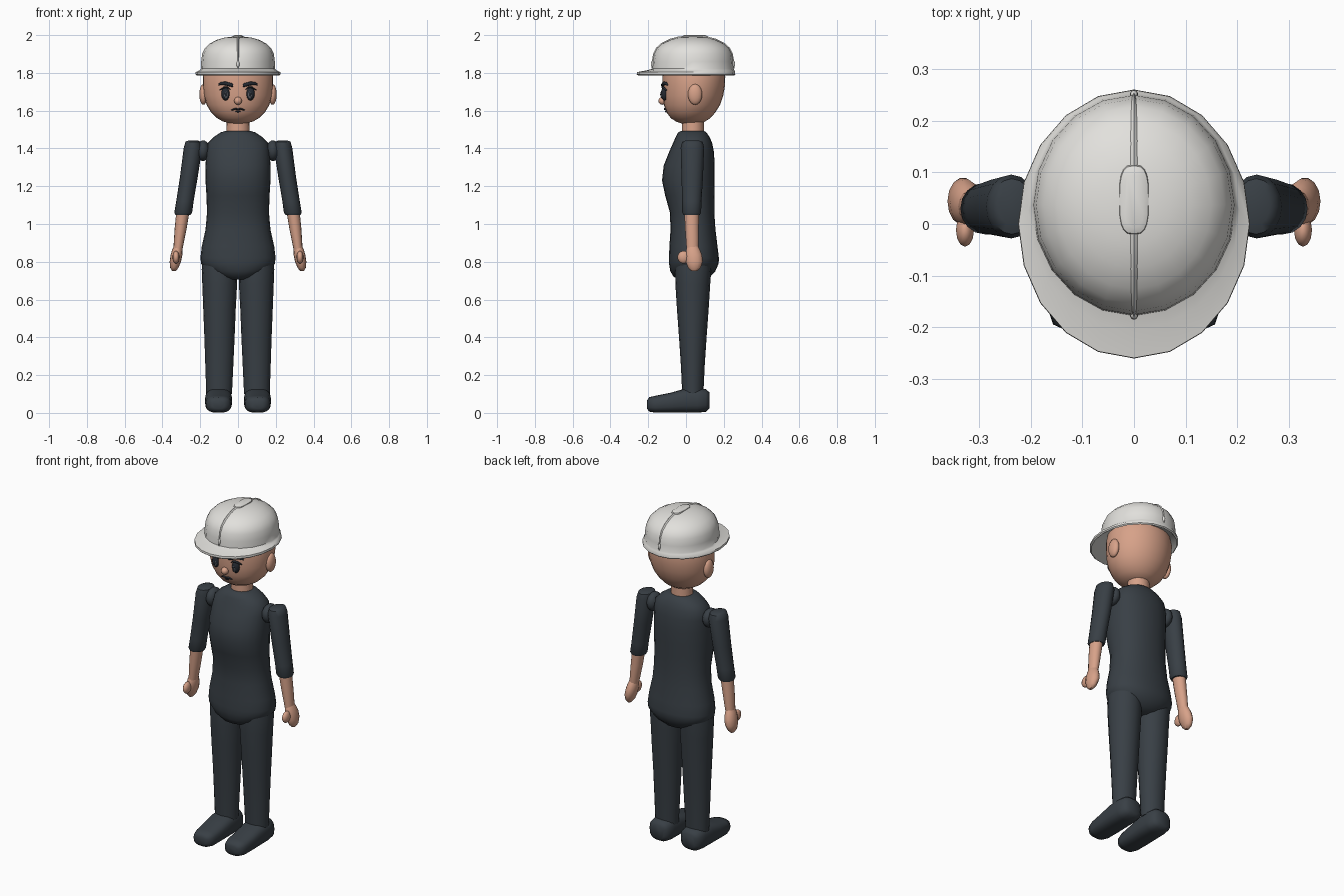
import bpy, bmesh, math
from mathutils import Matrix, Vector


def material(name, rgb):
    m = bpy.data.materials.new(name)
    m.diffuse_color = (*rgb, 1)
    return m


CLOTH = material("dark slate cloth", (0.040, 0.050, 0.060))
SKIN = material("skin", (0.68, 0.36, 0.25))
WHITE = material("helmet off white", (0.76, 0.75, 0.72))
BLACK = material("face black", (0.018, 0.022, 0.030))
GREY = material("eye grey", (0.12, 0.13, 0.15))


def finish(name, bm, mat, mirror=False, angle=50):
    bmesh.ops.recalc_face_normals(bm, faces=bm.faces)
    me = bpy.data.meshes.new(name)
    bm.to_mesh(me)
    bm.free()
    me.materials.append(mat)
    ob = bpy.data.objects.new(name, me)
    bpy.context.collection.objects.link(ob)
    bpy.ops.object.select_all(action='DESELECT')
    bpy.context.view_layer.objects.active = ob
    ob.select_set(True)
    bpy.ops.object.shade_smooth_by_angle(angle=math.radians(angle))
    if mirror:
        ob.modifiers.new("mirror", 'MIRROR').use_mirror_merge = False
    return ob


def loft(name, rings, mat, axis='z', n=20, p=2.0, mirror=False, angle=50):
    """Skin over superellipse rings (t, a, b, ra, rb) placed along an axis."""
    bm = bmesh.new()
    loops = []
    for t, a, b, ra, rb in rings:
        loop = []
        for i in range(n):
            c, s = math.cos(2 * math.pi * i / n), math.sin(2 * math.pi * i / n)
            u = a + ra * math.copysign(abs(c) ** (2 / p), c)
            v = b + rb * math.copysign(abs(s) ** (2 / p), s)
            co = {'z': (u, v, t), 'y': (u, t, v), 'x': (t, u, v)}[axis]
            loop.append(bm.verts.new(co))
        loops.append(loop)
    for l0, l1 in zip(loops, loops[1:]):
        for i in range(n):
            j = (i + 1) % n
            bm.faces.new((l0[i], l0[j], l1[j], l1[i]))
    bm.faces.new(loops[0])
    bm.faces.new(loops[-1])
    return finish(name, bm, mat, mirror, angle)


def spans(rows):
    """Turn (z, half width, y front, y back) into centred rings."""
    return [(z, 0, (f + k) / 2, w, (k - f) / 2) for z, w, f, k in rows]


def ball(name, centre, radii, mat, mirror=False, n=16, tilt=0):
    bm = bmesh.new()
    bmesh.ops.create_uvsphere(
        bm, u_segments=n, v_segments=max(6, n * 5 // 8), radius=1,
        matrix=Matrix.Translation(centre) @ Matrix.Rotation(tilt, 4, 'Y')
        @ Matrix.Diagonal((*radii, 1)))
    return finish(name, bm, mat, mirror)


# Shirt body, rounded under the hem
loft("torso", spans([
    (0.705, 0.05, -0.03, 0.09), (0.72, 0.10, -0.065, 0.125),
    (0.75, 0.16, -0.083, 0.155), (0.79, 0.195, -0.09, 0.173),
    (0.82, 0.199, -0.09, 0.174), (0.88, 0.192, -0.088, 0.167),
    (0.97, 0.172, -0.082, 0.156), (1.06, 0.164, -0.085, 0.150),
    (1.15, 0.167, -0.110, 0.150), (1.23, 0.172, -0.127, 0.152),
    (1.31, 0.172, -0.118, 0.152), (1.38, 0.168, -0.090, 0.148),
    (1.43, 0.160, -0.068, 0.138), (1.46, 0.130, -0.055, 0.125),
    (1.485, 0.092, -0.042, 0.108), (1.493, 0.065, -0.025, 0.095)]),
    CLOTH, n=24, p=2.2)

# Trouser legs
loft("leg", [
    (0.82, 0.100, 0.040, 0.085, 0.095), (0.76, 0.098, 0.038, 0.094, 0.096),
    (0.68, 0.097, 0.036, 0.092, 0.092), (0.55, 0.098, 0.036, 0.086, 0.084),
    (0.40, 0.098, 0.036, 0.080, 0.073), (0.25, 0.099, 0.036, 0.074, 0.063),
    (0.10, 0.100, 0.036, 0.068, 0.056)], CLOTH, n=16, mirror=True)

# Shoes, from toe to heel
loft("shoe", [
    (-0.206, 0.103, 0.044, 0.030, 0.022), (-0.195, 0.103, 0.045, 0.054, 0.038),
    (-0.160, 0.103, 0.046, 0.066, 0.045), (-0.080, 0.103, 0.054, 0.070, 0.053),
    (-0.010, 0.103, 0.064, 0.072, 0.063), (0.060, 0.103, 0.066, 0.071, 0.065),
    (0.105, 0.103, 0.066, 0.064, 0.060), (0.125, 0.103, 0.066, 0.042, 0.042)],
    CLOTH, axis='y', n=20, p=2.8, mirror=True)

# Arms: shoulder joint, sleeve, forearm, hand and thumb
ball("shoulder", (0.185, 0.035, 1.388), (0.036, 0.055, 0.055), CLOTH, True)
loft("sleeve", [
    (1.442, 0.238, 0.034, 0.025, 0.035), (1.435, 0.237, 0.034, 0.041, 0.054),
    (1.405, 0.238, 0.034, 0.049, 0.062), (1.25, 0.260, 0.033, 0.047, 0.057),
    (1.12, 0.281, 0.031, 0.046, 0.051), (1.06, 0.290, 0.030, 0.047, 0.050),
    (1.048, 0.291, 0.030, 0.040, 0.043)], CLOTH, n=16, mirror=True)
loft("forearm", [
    (1.07, 0.291, 0.030, 0.035, 0.040), (0.98, 0.303, 0.031, 0.032, 0.037),
    (0.92, 0.311, 0.033, 0.028, 0.035), (0.865, 0.318, 0.034, 0.024, 0.032)],
    SKIN, n=14, mirror=True)
loft("hand", [
    (0.885, 0.318, 0.035, 0.020, 0.028), (0.865, 0.321, 0.037, 0.027, 0.037),
    (0.835, 0.326, 0.041, 0.031, 0.045), (0.80, 0.332, 0.044, 0.030, 0.046),
    (0.768, 0.337, 0.044, 0.022, 0.034), (0.750, 0.339, 0.044, 0.009, 0.015)],
    SKIN, n=14, mirror=True)
ball("thumb", (0.328, -0.012, 0.824), (0.018, 0.033, 0.034), SKIN, True, n=12)

# Neck and head
loft("neck", [(1.46, 0, 0.037, 0.062, 0.059), (1.60, 0, 0.037, 0.060, 0.057)],
     SKIN, n=18)
loft("head", spans([
    (1.533, 0.040, -0.025, 0.070), (1.542, 0.078, -0.052, 0.100),
    (1.560, 0.110, -0.080, 0.128), (1.590, 0.142, -0.102, 0.155),
    (1.630, 0.166, -0.117, 0.180), (1.680, 0.181, -0.124, 0.197),
    (1.730, 0.186, -0.125, 0.206), (1.780, 0.186, -0.124, 0.208),
    (1.840, 0.172, -0.115, 0.198), (1.900, 0.130, -0.080, 0.150)]),
    SKIN, n=28)
ball("ear", (0.183, 0.048, 1.686), (0.022, 0.038, 0.055), SKIN, True)
ball("nose", (0, -0.124, 1.652), (0.021, 0.022, 0.021), SKIN, n=14)

# Eyes with lids and highlights
ball("eye", (0.066, -0.114, 1.690), (0.022, 0.019, 0.036), BLACK, True)
ball("eye_ring", (0.064, -0.1285, 1.684), (0.011, 0.006, 0.020), GREY, True, n=12)
ball("pupil", (0.064, -0.1325, 1.686), (0.007, 0.004, 0.013), BLACK, True, n=12)
loft("upper_lash", [
    (0.040, -0.119, 1.712, 0.004, 0.003), (0.055, -0.124, 1.724, 0.007, 0.005),
    (0.075, -0.119, 1.722, 0.008, 0.005), (0.098, -0.104, 1.708, 0.004, 0.003)],
    BLACK, axis='x', n=8, mirror=True)

# Eyebrows
loft("eyebrow", [
    (0.026, -0.124, 1.733, 0.007, 0.006), (0.032, -0.124, 1.735, 0.009, 0.010),
    (0.065, -0.117, 1.744, 0.010, 0.010), (0.092, -0.105, 1.744, 0.010, 0.008),
    (0.104, -0.098, 1.737, 0.006, 0.004)], BLACK, axis='x', n=8, mirror=True)

# Mouth: wavy upper lip and short lower lip
loft("upper_lip", [
    (0.000, -0.109, 1.607, 0.008, 0.004), (0.012, -0.109, 1.610, 0.008, 0.005),
    (0.026, -0.107, 1.606, 0.006, 0.004), (0.036, -0.104, 1.603, 0.003, 0.002)],
    BLACK, axis='x', n=8, mirror=True)
ball("lower_lip", (0, -0.104, 1.596), (0.014, 0.007, 0.005), BLACK, n=10)

# Helmet: brim underside, brim edge and dome in one skin
DOME = [(1.822, 0.197, -0.178, 0.252), (1.860, 0.195, -0.176, 0.250),
        (1.900, 0.190, -0.169, 0.243), (1.930, 0.176, -0.154, 0.228),
        (1.955, 0.150, -0.126, 0.200), (1.975, 0.112, -0.086, 0.160),
        (1.987, 0.070, -0.042, 0.115), (1.992, 0.030, 0.005, 0.068)]
loft("helmet", spans([
    (1.825, 0.150, -0.090, 0.170), (1.805, 0.190, -0.160, 0.235),
    (1.786, 0.218, -0.253, 0.254), (1.792, 0.225, -0.261, 0.261),
    (1.804, 0.224, -0.260, 0.260), (1.814, 0.205, -0.205, 0.256)] + DOME),
    WHITE, n=20, angle=45)

# Narrow crest running over the dome from front to back
path = [(f, z) for z, w, f, k in DOME] + [(k, z) for z, w, f, k in DOME[::-1]]
bm = bmesh.new()
rows = []
for i, (y, z) in enumerate(path):
    y0, z0 = path[max(i - 1, 0)]
    y1, z1 = path[min(i + 1, len(path) - 1)]
    up = Vector((0, -(z1 - z0), y1 - y0)).normalized() * 0.005
    w = 0.003 + 0.010 * math.sin(math.pi * i / (len(path) - 1))
    base = Vector((0, y, z))
    rows.append([bm.verts.new(base + v) for v in
                 (Vector((-w, 0, 0)) - up, up, Vector((w, 0, 0)) - up)])
for r0, r1 in zip(rows, rows[1:]):
    for i in range(3):
        j = (i + 1) % 3
        bm.faces.new((r0[i], r0[j], r1[j], r1[i]))
bm.faces.new(rows[0])
bm.faces.new(rows[-1])
finish("helmet_crest", bm, WHITE)

# Raised plate on top and small drops at both crest ends
loft("crown_plate", [
    (1.980, 0, 0.047, 0.031, 0.070), (1.995, 0, 0.047, 0.028, 0.066),
    (2.000, 0, 0.047, 0.018, 0.055)], WHITE, n=20, p=3.0)
for name, y in (("front_drop", -0.177), ("back_drop", 0.251)):
    ball(name, (0, y, 1.846), (0.008, 0.009, 0.018), WHITE, n=10)
